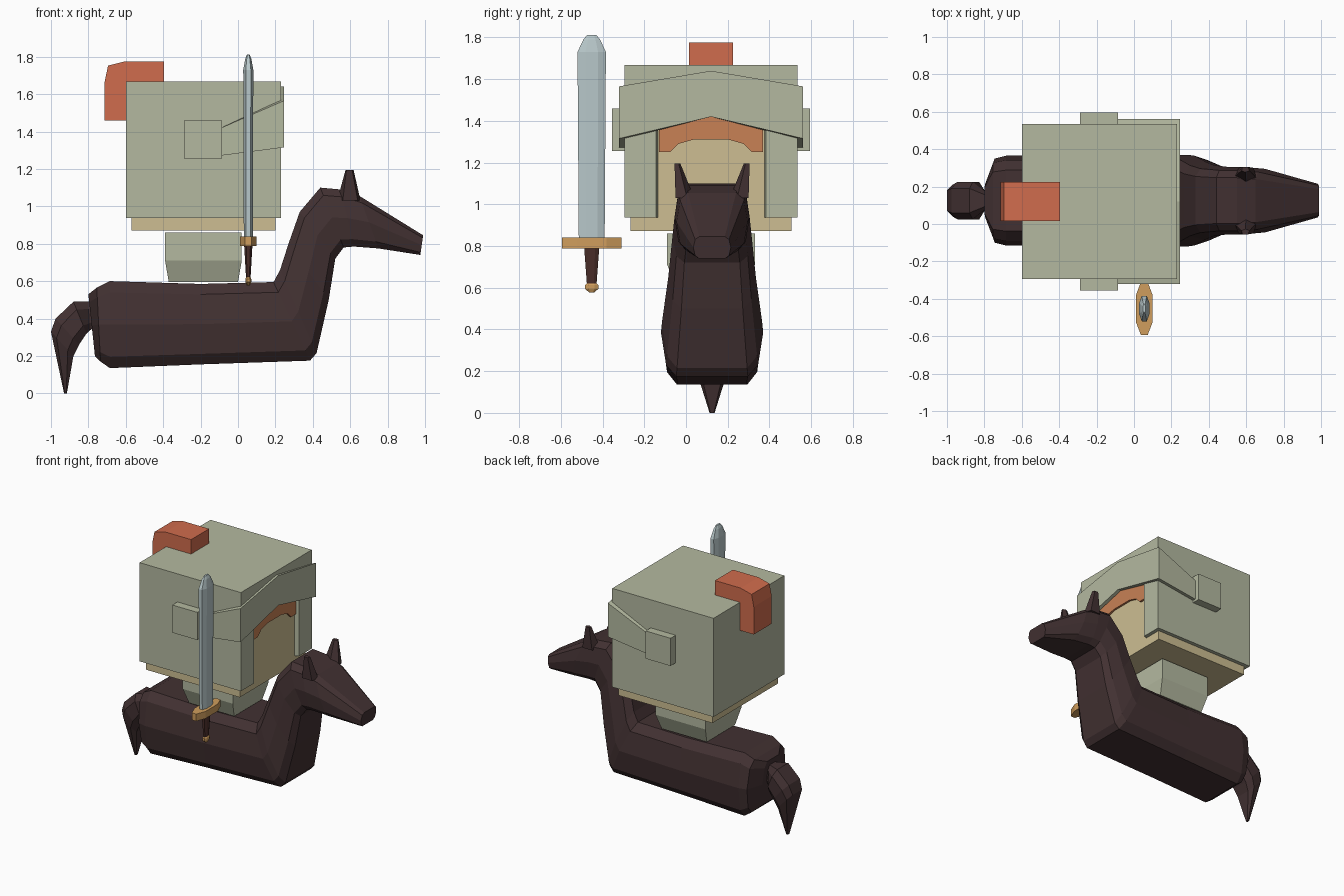
import bpy, bmesh
from mathutils import Vector

if "Cube" in bpy.data.objects:
    bpy.data.objects.remove(bpy.data.objects["Cube"])


def mat(name, r, g, b):
    m = bpy.data.materials.new(name)
    lin = [((c / 255 + 0.055) / 1.055) ** 2.4 for c in (r, g, b)]
    m.diffuse_color = (*lin, 1)
    m.use_nodes = True
    m.node_tree.nodes["Principled BSDF"].inputs["Base Color"].default_value = m.diffuse_color
    return m


BROWN = mat("dark brown", 66, 49, 50)
GREEN = mat("sage green", 180, 185, 160)
TAN = mat("tan", 205, 190, 146)
ORANGE = mat("hair orange", 200, 129, 85)
RED = mat("plume red", 208, 108, 77)
GOLD = mat("gold", 208, 158, 93)
STEEL = mat("steel", 184, 200, 202)
GRIP = mat("grip brown", 74, 46, 42)


def make(name, bm, material):
    bmesh.ops.recalc_face_normals(bm, faces=bm.faces)
    me = bpy.data.meshes.new(name)
    bm.to_mesh(me)
    bm.free()
    ob = bpy.data.objects.new(name, me)
    bpy.context.collection.objects.link(ob)
    if material:
        me.materials.append(material)
    return ob


def loft(name, rings, material):
    """Join closed rings of equal length, with capped ends."""
    bm = bmesh.new()
    vs = [[bm.verts.new(p) for p in r] for r in rings]
    n = len(vs[0])
    for a, b in zip(vs, vs[1:]):
        for i in range(n):
            j = (i + 1) % n
            bm.faces.new((a[i], a[j], b[j], b[i]))
    bm.faces.new(vs[0])
    bm.faces.new(vs[-1])
    return make(name, bm, material)


def box(name, lo, hi, material):
    rings = [[(lo[0], lo[1], z), (hi[0], lo[1], z), (hi[0], hi[1], z), (lo[0], hi[1], z)]
             for z in (lo[2], hi[2])]
    return loft(name, rings, material)


HY = 0.125   # centre of the horse
CY = 0.12    # centre of the rider

# half cross-section: position from top to bottom, share of the half width
SECTION = [(0, 0.68), (0.13, 0.9), (0.5, 1), (0.87, 0.9), (1, 0.7)]


def ribs(data, section):
    rings = []
    for tx, tz, bx, bz, hw in data:
        t, b = Vector((tx, HY, tz)), Vector((bx, HY, bz))
        half = [(t.lerp(b, f), hw * w) for f, w in section]
        rings.append([p + Vector((0, w, 0)) for p, w in half] +
                     [p - Vector((0, w, 0)) for p, w in reversed(half)])
    return rings


# horse: top x, top z, bottom x, bottom z, half width
loft("horse_body", ribs([
    (-0.80, 0.53, -0.765, 0.20, 0.10),
    (-0.755, 0.565, -0.735, 0.17, 0.225),
    (-0.685, 0.60, -0.685, 0.135, 0.24),
    (-0.20, 0.585, -0.20, 0.155, 0.24),
    (0.19, 0.595, 0.385, 0.175, 0.245),
    (0.225, 0.66, 0.42, 0.215, 0.24),
    (0.27, 0.80, 0.485, 0.50, 0.21),
    (0.33, 0.97, 0.52, 0.72, 0.19),
    (0.44, 1.10, 0.565, 0.78, 0.18),
    (0.55, 1.09, 0.62, 0.785, 0.18),
    (0.65, 1.055, 0.75, 0.775, 0.17),
    (0.99, 0.845, 0.975, 0.74, 0.09)], SECTION), BROWN)

# tail
loft("horse_tail", ribs([
    (-0.77, 0.49, -0.77, 0.35, 0.05),
    (-0.80, 0.49, -0.795, 0.335, 0.05),
    (-0.88, 0.49, -0.81, 0.32, 0.10),
    (-0.975, 0.40, -0.85, 0.26, 0.10),
    (-1.0, 0.33, -0.88, 0.20, 0.085),
    (-0.93, 0.0, -0.915, 0.0, 0.012)],
    [(0, 0.65), (0.25, 1), (0.75, 1), (1, 0.65)]), BROWN)

# ears
for side, s in (("left", 1), ("right", -1)):
    base = [(0.53, 0.12), (0.56, 0.175), (0.64, 0.175), (0.655, 0.12), (0.60, 0.085)]
    tip = [(0.575, 0.16), (0.58, 0.18), (0.61, 0.18), (0.618, 0.16), (0.595, 0.152)]
    loft("horse_ear_" + side, [[(x, HY + s * y, 1.03) for x, y in base],
                               [(x, HY + s * y, 1.195) for x, y in tip]], BROWN)

# rider torso, tapering downward
loft("torso", [[(x0, CY - h, z), (x1, CY - h, z), (x1, CY + h, z), (x0, CY + h, z)]
               for z, x0, x1, h in ((0.595, -0.37, 0.0, 0.165),
                                    (0.71, -0.39, 0.02, 0.21),
                                    (0.86, -0.39, 0.02, 0.21))], GREEN)

# head
box("head", (-0.57, CY - 0.385, 0.872), (0.20, CY + 0.385, 1.55), TAN)

# hair fringe on the face
fringe = [(-0.25, 1.25), (-0.195, 1.25), (-0.155, 1.29), (-0.085, 1.31)]
outline = fringe + [(-y, z) for y, z in reversed(fringe)] + [(0.25, 1.46), (-0.25, 1.46)]
loft("hair", [[(x, CY + y, z) for y, z in outline] for x in (0.19, 0.215)], ORANGE)

# helmet shell with a hollow inside and a face opening
helmet = box("helmet", (-0.60, CY - 0.415, 0.937), (0.23, CY + 0.415, 1.668), GREEN)
hollow = box("helmet_hollow_cutter", (-0.572, CY - 0.387, 0.8), (0.202, CY + 0.387, 1.553), None)
opening = loft("face_opening_cutter", [
    [(x, CY - h, 0.8), (x, CY + h, 0.8), (x, CY + h, 1.46), (x, CY - h, 1.46)]
    for x, h in ((0.15, 0.24), (0.26, 0.272))], None)
for cutter in (hollow, opening):
    cutter.hide_render = True
    cutter.hide_viewport = True
    mod = helmet.modifiers.new(cutter.name, "BOOLEAN")
    mod.operation = "DIFFERENCE"
    mod.solver = "EXACT"
    mod.object = cutter

# visor band: outer x, inner x, outer y, inner y, low z, high z
half = [(-0.10, -0.10, -0.44, -0.41, 1.27, 1.415),
        (0.247, 0.222, -0.442, -0.41, 1.315, 1.565)]
stations = half + [(0.247, 0.222, 0, 0, 1.42, 1.64)] + \
    [(a, b, -c, -d, lo, hi) for a, b, c, d, lo, hi in reversed(half)]
loft("visor", [[(xo, CY + yo, lo), (xo, CY + yo, hi), (xi, CY + yi, hi), (xi, CY + yi, lo)]
               for xo, xi, yo, yi, lo, hi in stations], GREEN)

# visor hinge plates
for side, s in (("left", 1), ("right", -1)):
    ys = sorted((CY + s * 0.40, CY + s * 0.475))
    box("visor_hinge_" + side, (-0.29, ys[0], 1.255), (-0.085, ys[1], 1.46), GREEN)

# plume
plume = [(-0.395, 1.665), (-0.395, 1.775), (-0.605, 1.775), (-0.695, 1.752),
         (-0.713, 1.665), (-0.713, 1.46), (-0.598, 1.46), (-0.598, 1.665)]
loft("plume", [[(x, CY + y, z) for x, z in plume] for y in (-0.105, 0.105)], RED)

# sword
SX, SY = 0.055, -0.452


def rod(name, levels, material, fx=0.5, fy=0.45):
    """Eight-sided rod: z, half width in x, half width in y."""
    rings = []
    for z, a, b in levels:
        q = [(a, b * fy), (a * fx, b)]
        pts = q + [(-x, y) for x, y in reversed(q)]
        pts += [(-x, -y) for x, y in pts]
        rings.append([(SX + x, SY + y, z) for x, y in pts])
    return loft(name, rings, material)


rod("sword_blade", [(0.83, 0.024, 0.062), (1.73, 0.027, 0.068),
                    (1.79, 0.016, 0.04), (1.812, 0.007, 0.022)], STEEL)
rod("sword_guard", [(0.787, 0.045, 0.142), (0.84, 0.045, 0.142)], GOLD, 0.4, 0.5)
rod("sword_grip", [(0.615, 0.012, 0.023), (0.79, 0.022, 0.036)], GRIP)
rod("sword_pommel", [(0.577, 0.008, 0.012), (0.595, 0.016, 0.032),
                     (0.612, 0.016, 0.032), (0.627, 0.010, 0.018)], GOLD)
